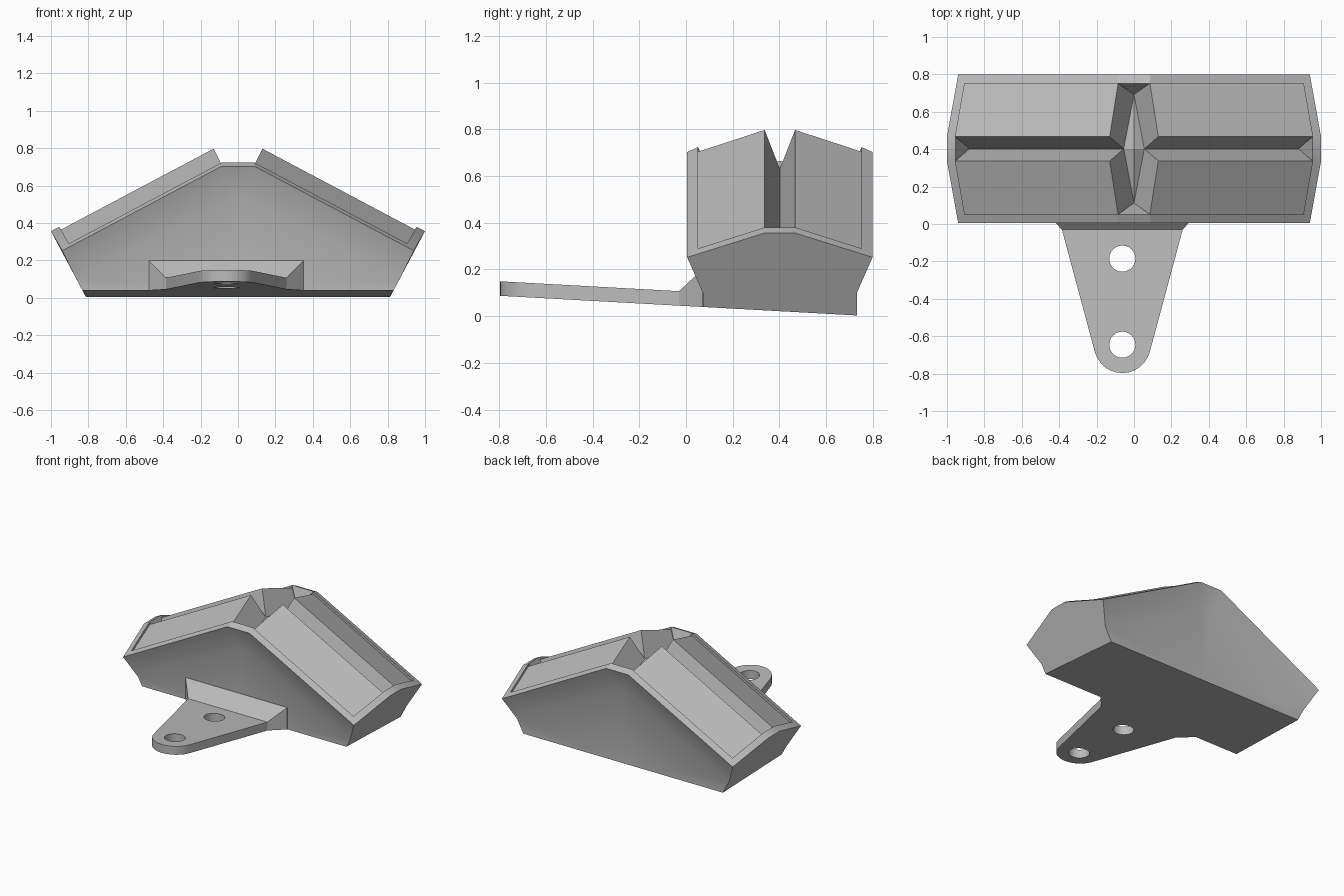
import bpy, bmesh, math

cube = bpy.data.objects.get("Cube")
if cube:
    bpy.data.objects.remove(cube, do_unlink=True)

grey = bpy.data.materials.new("plain grey")
grey.use_nodes = True
grey.diffuse_color = (0.5, 0.5, 0.5, 1)
grey.node_tree.nodes["Principled BSDF"].inputs["Base Color"].default_value = (0.5, 0.5, 0.5, 1)

MID_Y, HALF_Y, GROOVE = 0.402, 0.397, 0.065
PLATE_X = -0.0625


def base_z(y):
    """Height of the tilted underside."""
    return 0.003 + 0.055 * (0.73 - y)


def roof_z(x, v):
    """Height of one roof quarter, v measured from the long centre line."""
    return 0.75 - 0.53 * x + 0.41 * (HALF_Y - v)


def end_x(z):
    """Slanted end wall."""
    return 0.811 + 0.53 * z


def finish(name, bm, angle=25):
    bmesh.ops.remove_doubles(bm, verts=bm.verts, dist=0.0005)
    bmesh.ops.recalc_face_normals(bm, faces=bm.faces)
    mesh = bpy.data.meshes.new(name)
    bm.to_mesh(mesh)
    bm.free()
    obj = bpy.data.objects.new(name, mesh)
    bpy.context.collection.objects.link(obj)
    mesh.materials.append(grey)
    bpy.ops.object.select_all(action="DESELECT")
    obj.select_set(True)
    bpy.context.view_layer.objects.active = obj
    bpy.ops.object.shade_smooth_by_angle(angle=math.radians(angle))
    return obj


# Wedge body: one quarter described once, mirrored to all four corners
def body_quarter(bm, sx, sy):
    def on_roof(x, v, drop=0.0):
        return (x, v, roof_z(x, v) - drop)

    inset, low = 0.33, base_z(MID_Y + sy * 0.33)
    mid = base_z(MID_Y)
    p = {
        # outer rim
        "A": on_roof(0.94, HALF_Y), "B": on_roof(0.09, HALF_Y),
        "C": on_roof(1.0, GROOVE),
        # inner rim
        "a": on_roof(0.905, 0.35), "b": on_roof(0.085, 0.35),
        "c": on_roof(0.955, GROOVE),
        # sunken panel
        "pa": on_roof(0.905, 0.35, 0.02), "pb": on_roof(0.085, 0.35, 0.02),
        "pc": on_roof(0.955, GROOVE, 0.02), "pd": on_roof(0.13, GROOVE, 0.02),
        # groove floor
        "g": (0.88, 0, 0.2), "m": (0.055, 0, 0.63),
        "k": (0, 0.29, 0.58), "o": (0, 0, 0.665),
        # lower walls and underside
        "A2": (end_x(0.1), inset, 0.1), "B2": (0.06, inset, 0.53),
        "B20": (0, inset, 0.53),
        "D": (end_x(low), inset, low), "E": (0.06, inset, low), "E0": (0, inset, low),
        "D0": (end_x(mid), 0, mid), "F": (0.06, 0, mid), "F0": (0, 0, mid),
    }
    p["B0"] = (0, HALF_Y, p["B"][2])
    p["b0"] = (0, 0.35, p["b"][2])
    p["C0"] = (1.0, 0, p["C"][2])
    p["c0"] = (0.955, 0, p["c"][2])
    verts = {n: bm.verts.new((sx * x, MID_Y + sy * v, z)) for n, (x, v, z) in p.items()}
    faces = (
        "A B b a", "A a c C", "C c c0 C0", "B B0 b0 b",        # rim
        "a b pb pa", "a pa pc c", "pa pb pd pc",               # panel
        "c0 c g", "c pc g", "pc pd m g",                       # long groove
        "b0 b k", "b pb k", "pb pd m k", "o m k",              # cross groove
        "A A2 B2 B", "B B2 B20 B0", "A2 D E B2", "B2 E E0 B20",  # side wall
        "C A A2 D D0 C0", "D E F D0", "E E0 F0 F",             # end and base
    )
    for f in faces:
        bm.faces.new([verts[n] for n in f.split()])


bm = bmesh.new()
for sx in (-1, 1):
    for sy in (-1, 1):
        body_quarter(bm, sx, sy)
finish("wedge_body", bm)

# Tapered mounting plate with a rounded tip
outline = [(-0.323, -0.03)]
for i in range(13):
    t = math.radians(195 + 150 * i / 12)
    outline.append((0.152 * math.cos(t), -0.645 + 0.152 * math.sin(t)))
outline.append((0.323, -0.03))
bm = bmesh.new()
rings = [[bm.verts.new((PLATE_X + x, y, base_z(y) + h)) for x, y in outline] for h in (0, 0.062)]
for ring in rings:
    bm.faces.new(ring)
n = len(outline)
for i in range(n):
    j = (i + 1) % n
    bm.faces.new((rings[0][i], rings[0][j], rings[1][j], rings[1][i]))
plate = finish("mounting_plate", bm, 30)

# Bolt holes
for i, y in enumerate((-0.185, -0.645)):
    bpy.ops.mesh.primitive_cylinder_add(vertices=24, radius=0.07, depth=0.6,
                                        location=(PLATE_X, y, 0.1))
    cutter = bpy.context.object
    cutter.name = f"hole_cutter_{i + 1}"
    cutter.data.materials.append(grey)
    cutter.hide_render = True
    cutter.hide_viewport = True
    cutter.display_type = "WIRE"
    cut = plate.modifiers.new("bolt_hole", "BOOLEAN")
    cut.operation = "DIFFERENCE"
    cut.solver = "EXACT"
    cut.object = cutter

# Flared gusset joining the plate to the body
bm = bmesh.new()
sections = []
for y, half, top in ((-0.03, 0.323, base_z(-0.03) + 0.062), (0.07, 0.414, 0.2), (0.12, 0.414, 0.2)):
    low = base_z(y)
    sections.append([bm.verts.new((PLATE_X + x, y, z)) for x, z in
                     ((-half, low), (half, low), (half, top), (-half, top))])
for s, e in zip(sections, sections[1:]):
    for i in range(4):
        j = (i + 1) % 4
        bm.faces.new((s[i], s[j], e[j], e[i]))
bm.faces.new(sections[0])
bm.faces.new(sections[-1])
finish("plate_gusset", bm)
